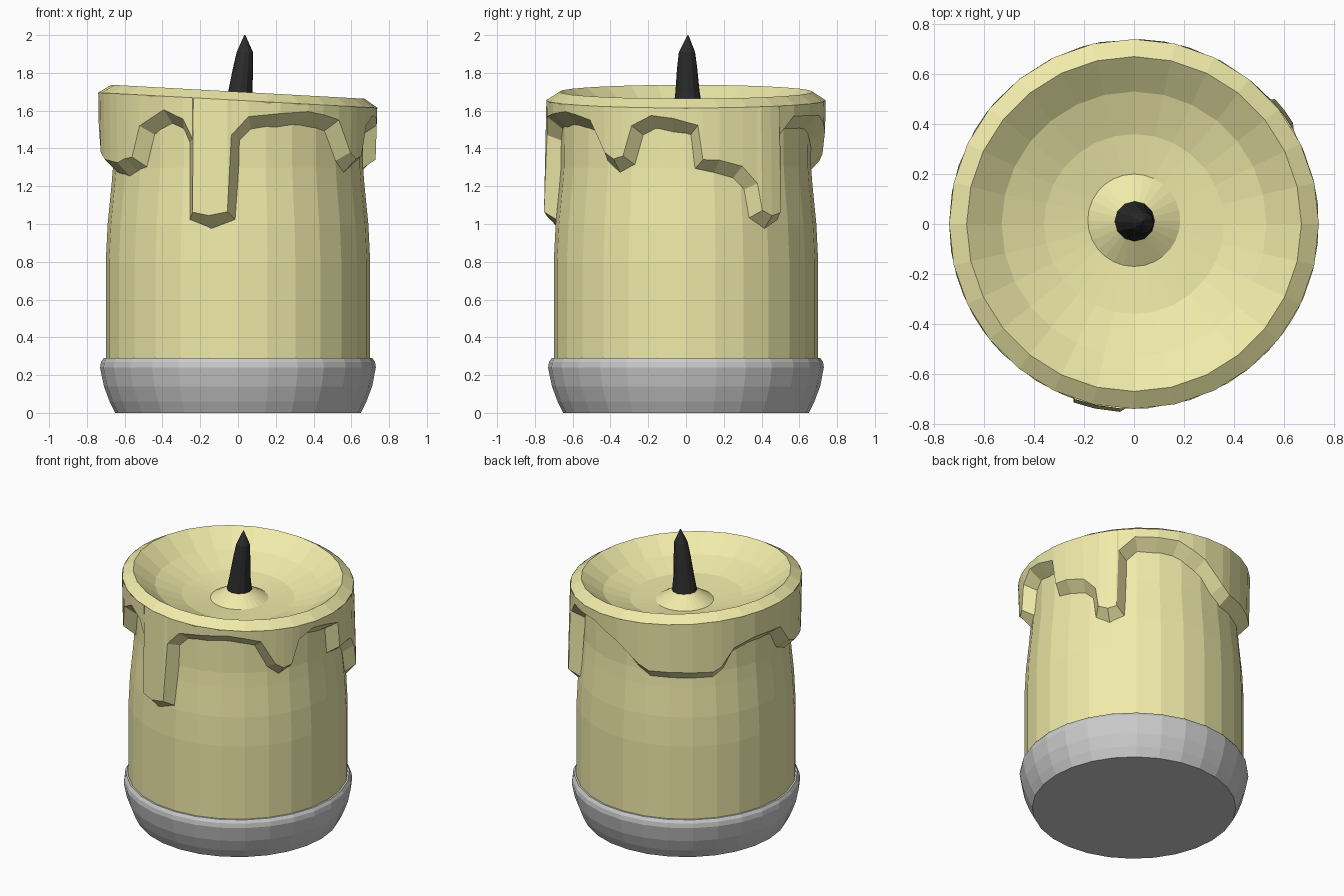
import bpy, math

if "Cube" in bpy.data.objects:
    bpy.data.objects.remove(bpy.data.objects["Cube"])

SIDES = 28


def material(name, color):
    m = bpy.data.materials.new(name)
    m.diffuse_color = color
    m.use_nodes = True
    m.node_tree.nodes["Principled BSDF"].inputs["Base Color"].default_value = m.diffuse_color
    return m


def loft(name, rings, mat=None, cap_start=False, cap_end=False):
    """Skin a stack of closed rings that all have the same point count."""
    n = len(rings[0])
    verts = [p for ring in rings for p in ring]
    faces = [(r * n + i, r * n + (i + 1) % n, (r + 1) * n + (i + 1) % n, (r + 1) * n + i)
             for r in range(len(rings) - 1) for i in range(n)]
    if cap_start:
        faces.append(tuple(reversed(range(n))))
    if cap_end:
        faces.append(tuple(range(len(verts) - n, len(verts))))
    mesh = bpy.data.meshes.new(name)
    mesh.from_pydata(verts, [], faces)
    ob = bpy.data.objects.new(name, mesh)
    bpy.context.collection.objects.link(ob)
    if mat:
        mesh.materials.append(mat)
    return ob


def circle(r, z, n=SIDES, cx=0, cy=0, tilt=0.0):
    pts = []
    for i in range(n):
        a = math.tau * i / n
        x, y = cx + r * math.cos(a), cy + r * math.sin(a)
        pts.append((x, y, z + tilt * x))
    return pts


def interp(x, table):
    for (x0, y0), (x1, y1) in zip(table, table[1:]):
        if x <= x1:
            t = max(0, (x - x0) / (x1 - x0))
            return y0 + (y1 - y0) * t
    return table[-1][1]


wax = material("wax", (0.87, 0.83, 0.40, 1))
char = material("charred", (0.025, 0.025, 0.025, 1))
TILT = -0.055

# Grey dish holding the candle
loft("holder", [circle(r, z) for r, z in
                [(0.65, 0), (0.68, 0.06), (0.71, 0.14), (0.73, 0.24), (0.725, 0.27),
                 (0.712, 0.29), (0.66, 0.29)]], cap_start=True, cap_end=True)

# Candle body, narrowing under the melted collar
BODY = [(0.28, 0.70), (0.30, 0.70), (0.80, 0.70), (1.00, 0.69), (1.20, 0.67), (1.30, 0.662), (1.58, 0.66)]
loft("candle_body", [circle(r, z) for z, r in BODY], wax)

# Tilted rim, melted basin and the mound around the wick
loft("rim_and_basin", [circle(r, z, tilt=TILT) for r, z in
                       [(0.715, 1.60), (0.74, 1.655), (0.67, 1.70), (0.53, 1.60), (0.36, 1.54)]]
     + [circle(0.185, 1.52, cy=0.015), circle(0.07, 1.59, cy=0.012)], wax, cap_end=True)

# Lower edge of the dripping collar: angle in degrees, height
DRIPS = [(2, 1.47), (4, 1.29), (22, 1.24), (27, 1.18), (29, 1.03), (37, 0.97), (45, 1.02), (46, 1.44),
         (52, 1.50), (72, 1.50), (86, 1.43), (98, 1.31), (105, 1.26), (140, 1.26), (146, 1.31),
         (152, 1.42), (162, 1.45), (178, 1.45), (186, 1.32), (195, 1.27), (210, 1.25), (223, 1.30),
         (228, 1.47), (238, 1.53), (244, 1.50), (247, 1.43), (248, 1.02), (258, 0.97), (269, 1.02),
         (271, 1.44), (276, 1.50), (300, 1.52), (314, 1.49), (321, 1.33), (328, 1.27), (336, 1.31),
         (340, 1.47), (346, 1.50)]
edge = []
for (a0, z0), (a1, z1) in zip(DRIPS, DRIPS[1:] + [(DRIPS[0][0] + 360, DRIPS[0][1])]):
    k = math.ceil((a1 - a0) / 12)
    edge += [(a0 + (a1 - a0) * j / k, z0 + (z1 - z0) * j / k) for j in range(k)]


def edge_normal(p, q):
    ds = math.radians((q[0] - p[0]) % 360) * 0.7
    dz = q[1] - p[1]
    d = math.hypot(ds, dz)
    return -dz / d, ds / d


def polar(a, r, z):
    return (r * math.cos(math.radians(a)), r * math.sin(math.radians(a)), z)


# Bevel the lower edge outwards to the thick wax surface, then run up to the rim
inner, lip, top = [], [], []
for i, p in enumerate(edge):
    n0 = edge_normal(edge[i - 1], p)
    n1 = edge_normal(p, edge[(i + 1) % len(edge)])
    sx, sz = n0[0] + n1[0], n0[1] + n1[1]
    d = math.hypot(sx, sz)
    a = p[0] + math.degrees(sx / d * 0.05 / 0.7)
    z = p[1] + sz / d * 0.075
    inner.append(polar(p[0], interp(p[1], BODY) - 0.008, p[1]))
    lip.append(polar(a, interp(z, [(1.0, 0.757), (1.15, 0.75), (1.3, 0.733), (1.4, 0.735), (1.7, 0.74)]), z))
    x = 0.74 * math.cos(math.radians(a))
    top.append(polar(a, 0.74, 1.655 + TILT * x))
loft("dripping_collar", [inner, lip, top], wax)

# Bent, pointed wick
WICK = [(0.0, 0.012, 0.085, 1.55), (0.012, 0.008, 0.064, 1.70), (0.026, 0.006, 0.054, 1.82),
        (0.036, 0.005, 0.043, 1.91), (0.036, 0.01, 0.003, 2.0)]
loft("wick", [circle(r, z, 12, cx, cy) for cx, cy, r, z in WICK], char, cap_start=True, cap_end=True)
